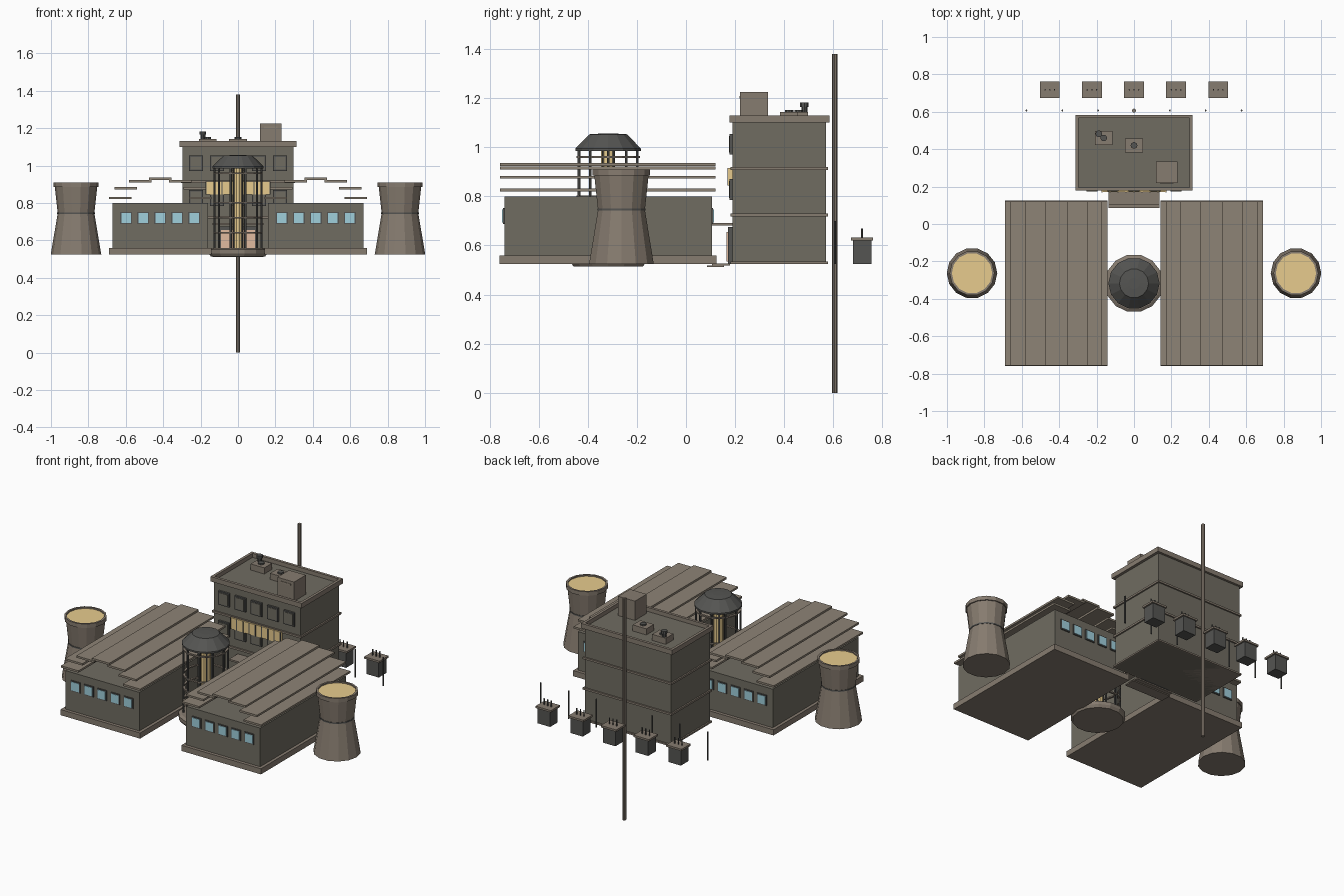
import bpy, bmesh
from math import sin, cos, pi, radians

if "Cube" in bpy.data.objects:
    bpy.data.objects.remove(bpy.data.objects["Cube"])


def mat(name, col):
    m = bpy.data.materials.new(name)
    m.diffuse_color = (*col, 1)
    m.use_nodes = True
    m.node_tree.nodes["Principled BSDF"].inputs["Base Color"].default_value = m.diffuse_color
    return m


WALL = mat("wall_grey", (0.16, 0.15, 0.12))
TRIM = mat("trim_brown", (0.24, 0.20, 0.16))
ROOF = mat("roof_tan", (0.27, 0.23, 0.18))
DARK = mat("dark_metal", (0.09, 0.09, 0.085))
GLOW = mat("warm_light", (0.80, 0.60, 0.27))
DOOR = mat("door_glow", (0.75, 0.50, 0.35))
BLUE = mat("blue_glass", (0.35, 0.63, 0.72))


def finish(name, bm, m):
    bmesh.ops.recalc_face_normals(bm, faces=bm.faces)
    me = bpy.data.meshes.new(name)
    bm.to_mesh(me)
    bm.free()
    me.materials.append(m)
    ob = bpy.data.objects.new(name, me)
    bpy.context.collection.objects.link(ob)
    return ob


def box(name, x0, x1, y0, y1, z0, z1, m):
    bm = bmesh.new()
    bmesh.ops.create_cube(bm, size=1)
    for v in bm.verts:
        v.co.x = x1 if v.co.x > 0 else x0
        v.co.y = y1 if v.co.y > 0 else y0
        v.co.z = z1 if v.co.z > 0 else z0
    return finish(name, bm, m)


def lathe(name, x, y, prof, n, m, closed=False):
    """Faceted turned shape from (radius, z) points; closed joins last to first."""
    bm = bmesh.new()
    rings = [[bm.verts.new((x + r * cos(2 * pi * i / n), y + r * sin(2 * pi * i / n), z))
              for i in range(n)] for r, z in prof]
    pairs = list(zip(rings, rings[1:]))
    if closed:
        pairs.append((rings[-1], rings[0]))
    else:
        bm.faces.new(rings[0])
        bm.faces.new(rings[-1])
    for a, b in pairs:
        for i in range(n):
            j = (i + 1) % n
            bm.faces.new((a[i], a[j], b[j], b[i]))
    return finish(name, bm, m)


def rod(name, x, y, r, z0, z1, m, n=8):
    return lathe(name, x, y, [(r, z0), (r, z1)], n, m)


def ring(name, x, y, r0, r1, z0, z1, n, m):
    return lathe(name, x, y, [(r0, z0), (r1, z0), (r1, z1), (r0, z1)], n, m, True)


G = 0.525  # level of the building floor

for s in (-1, 1):
    # side hall: plinth, walls
    c = s * 0.416
    box("hall_plinth", c - 0.274, c + 0.274, -0.76, 0.125, G, 0.56, TRIM)
    box("hall_walls", c - 0.255, c + 0.255, -0.74, 0.105, 0.56, 0.80, WALL)
    # stepped vault of floating roof slabs
    for k in range(7):
        a = radians(30 * k)
        x, z = c + 0.213 * cos(a), 0.826 + 0.104 * sin(a)
        box("roof_slab", x - 0.06, x + 0.06, -0.757, 0.12, z - 0.006, z + 0.006, ROOF)
    # windows on both gable ends
    for k in range(5):
        x = c + (k - 2) * 0.091
        for y, d in ((-0.74, -1), (0.105, 1)):
            f, p = sorted((y, y + d * 0.006)), sorted((y, y + d * 0.009))
            box("hall_window_frame", x - 0.032, x + 0.032, *f, 0.687, 0.752, DARK)
            box("hall_window_glass", x - 0.026, x + 0.026, *p, 0.693, 0.746, BLUE)
    # cooling tower
    tx, ty = s * 0.866, -0.263
    lathe("cooling_tower", tx, ty, [(0.135, G), (0.098, 0.745), (0.114, 0.89)], 14, TRIM)
    ring("tower_waist_band", tx, ty, 0.09, 0.101, 0.742, 0.75, 14, DARK)
    ring("tower_rim", tx, ty, 0.108, 0.12, 0.885, 0.91, 14, TRIM)
    rod("tower_glow", tx, ty, 0.11, 0.885, 0.902, GLOW, 14)

# main block: walls, floor ledges, parapet
box("main_walls", -0.297, 0.297, 0.19, 0.57, G, 1.105, WALL)
for z0, z1 in ((G, 0.535), (0.718, 0.73), (0.908, 0.92)):
    box("main_ledge", -0.306, 0.306, 0.181, 0.579, z0, z1, TRIM)
for y0, y1 in ((0.178, 0.195), (0.567, 0.584)):
    box("parapet_long", -0.314, 0.314, y0, y1, 1.10, 1.13, TRIM)
for x0, x1 in ((-0.314, -0.297), (0.297, 0.314)):
    box("parapet_short", x0, x1, 0.195, 0.567, 1.10, 1.13, TRIM)

# dark windows, upper and middle floors
for k in range(5):
    x = (k - 2) * 0.112
    for z0, z1 in ((0.97, 1.055), (0.785, 0.87)):
        box("main_window_frame", x - 0.037, x + 0.037, 0.178, 0.19, z0, z1, DARK)
        box("main_window_pane", x - 0.029, x + 0.029, 0.175, 0.178, z0 + 0.008, z1 - 0.008, WALL)

# lit strip window with mullions
box("strip_window", -0.175, 0.175, 0.172, 0.19, 0.845, 0.915, GLOW)
for k in range(9):
    x = -0.172 + k * 0.043
    box("strip_mullion", x - 0.003, x + 0.003, 0.169, 0.173, 0.845, 0.915, DARK)

# entrance: door, frame, canopy, step
box("entrance_frame", -0.105, 0.105, 0.172, 0.19, G, 0.675, DARK)
box("entrance_door", -0.09, 0.09, 0.166, 0.173, 0.535, 0.655, DOOR)
box("entrance_canopy", -0.135, 0.135, 0.105, 0.19, 0.682, 0.692, TRIM)
box("entrance_step", -0.13, 0.13, 0.105, 0.18, 0.518, 0.527, TRIM)
box("entrance_lower_step", -0.135, 0.135, 0.085, 0.155, 0.512, 0.519, TRIM)

# rooftop equipment
box("roof_hut", 0.117, 0.232, 0.22, 0.335, 1.10, 1.225, TRIM)
box("roof_hut_vent", 0.14, 0.21, 0.217, 0.22, 1.198, 1.208, ROOF)
for x, y in ((-0.162, 0.46), (0.0, 0.42)):
    box("roof_vent_unit", x - 0.047, x + 0.047, y - 0.037, y + 0.037, 1.10, 1.143, TRIM)
    rod("roof_vent_fan", x, y, 0.018, 1.143, 1.152, DARK, 10)
rod("roof_flue", -0.188, 0.482, 0.013, 1.10, 1.17, DARK, 10)
rod("roof_flue_cap", -0.188, 0.482, 0.018, 1.165, 1.182, DARK, 10)

# central rotunda: base, glowing core, columns, rings, faceted dome
RY = -0.317
lathe("rotunda_base", 0, RY, [(0.145, 0.514), (0.156, 0.53), (0.156, 0.55), (0.14, 0.56)], 14, TRIM)
rod("rotunda_core", 0, RY, 0.03, 0.56, 0.99, GLOW, 10)
for k in range(4):
    a = pi / 4 + k * pi / 2
    rod("core_rib", 0.031 * cos(a), RY + 0.031 * sin(a), 0.004, 0.56, 0.99, DARK, 6)
for k in range(10):
    a = 2 * pi * k / 10
    rod("rotunda_column", 0.125 * cos(a), RY + 0.125 * sin(a), 0.006, 0.555, 0.99, DARK, 6)
for z in (0.64, 0.72, 0.80, 0.96):
    ring("rotunda_ring", 0, RY, 0.119, 0.132, z - 0.004, z + 0.004, 14, TRIM)
lathe("rotunda_dome", 0, RY, [(0.137, 0.985), (0.137, 0.995), (0.078, 1.053), (0.03, 1.056)], 14, DARK)

# tall mast and row of yard posts behind
rod("mast", 0, 0.606, 0.011, 0, 1.38, TRIM, 8)
for x in (-0.575, -0.383, -0.192, 0.192, 0.383, 0.575):
    rod("yard_post", x, 0.607, 0.005, G, 0.70, DARK, 6)

# transformers with three terminals each
for k in range(5):
    x = (k - 2) * 0.225
    box("transformer_body", x - 0.043, x + 0.043, 0.68, 0.755, G, 0.62, DARK)
    box("transformer_lid", x - 0.053, x + 0.053, 0.673, 0.762, 0.62, 0.632, TRIM)
    for j in (-1, 0, 1):
        rod("transformer_terminal", x + j * 0.025, 0.717, 0.004, 0.632, 0.67, DARK, 6)
